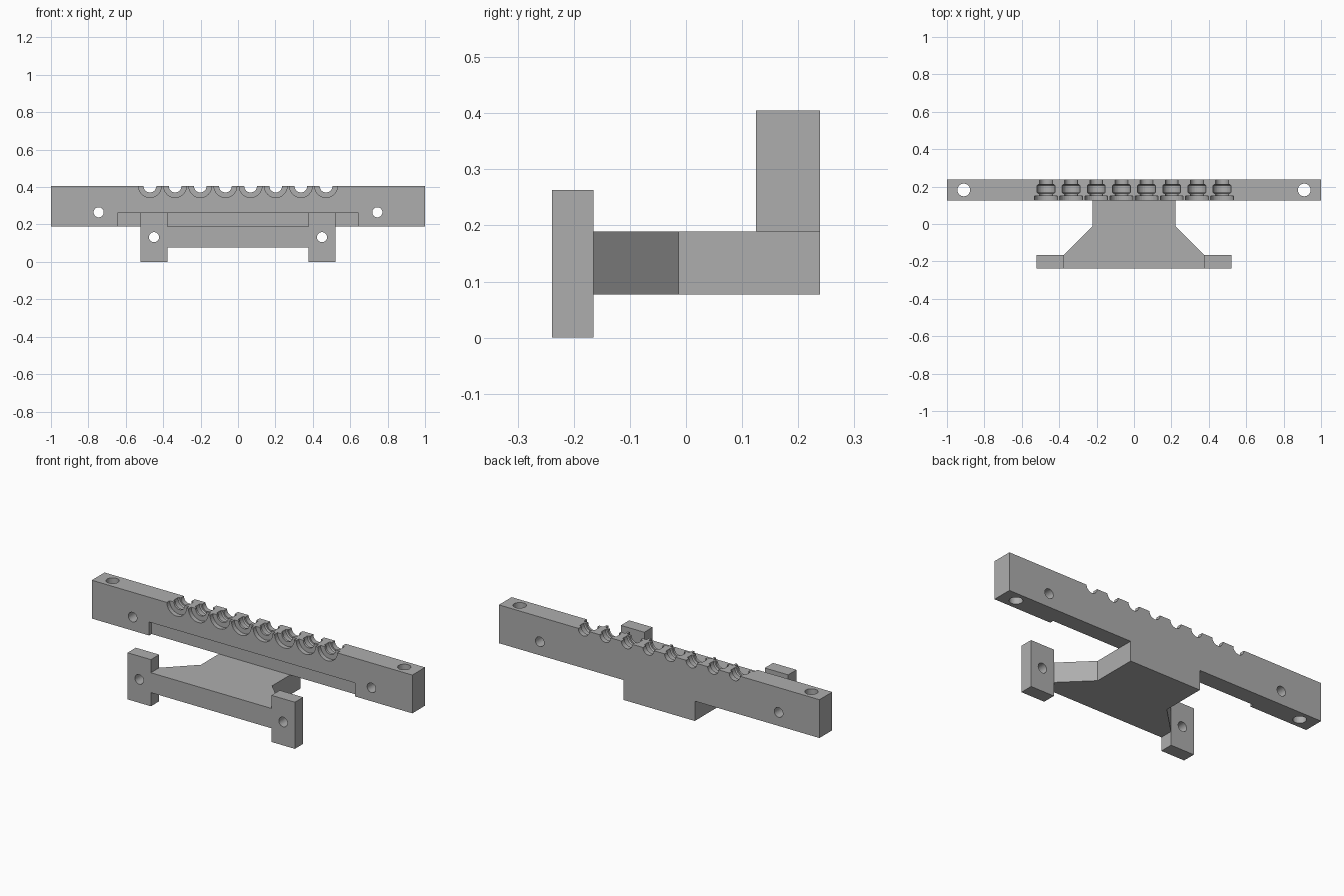
import bpy, bmesh, math
from mathutils import Matrix

cube = bpy.data.objects.get("Cube")
if cube:
    bpy.data.objects.remove(cube)

grey = bpy.data.materials.new("plain grey")
grey.use_nodes = True
grey.diffuse_color = (0.42, 0.42, 0.42, 1)
grey.node_tree.nodes["Principled BSDF"].inputs["Base Color"].default_value = (0.42, 0.42, 0.42, 1)

BACK, BAR_FRONT, TOP, BAR_BOTTOM = 0.239, 0.125, 0.405, 0.189
ALONG_Y = Matrix.Rotation(math.pi / 2, 4, "X")


def finish(name, bm):
    bmesh.ops.recalc_face_normals(bm, faces=bm.faces)
    mesh = bpy.data.meshes.new(name)
    bm.to_mesh(mesh)
    bm.free()
    mesh.materials.append(grey)
    obj = bpy.data.objects.new(name, mesh)
    bpy.context.collection.objects.link(obj)
    return obj


def box(name, x, y, z):
    bm = bmesh.new()
    bmesh.ops.create_cube(bm, size=1)
    for v in bm.verts:
        v.co = [lo + (c + 0.5) * (hi - lo) for c, (lo, hi) in zip(v.co, (x, y, z))]
    return finish(name, bm)


def rod(name, radius, centre, turn=Matrix()):
    bm = bmesh.new()
    bmesh.ops.create_cone(bm, cap_ends=True, segments=32, radius1=radius, radius2=radius,
                          depth=0.6, matrix=Matrix.Translation(centre) @ turn)
    return finish(name, bm)


def lathe(name, profile, x, z, sides=32):
    """Solid turned about an axis along y from (y, radius) pairs."""
    bm = bmesh.new()
    rings = []
    for y, r in profile:
        angles = [2 * math.pi * i / sides for i in range(sides)]
        rings.append([bm.verts.new((x + r * math.cos(a), y, z + r * math.sin(a))) for a in angles])
    for a, b in zip(rings, rings[1:]):
        for i in range(sides):
            j = (i + 1) % sides
            bm.faces.new((a[i], a[j], b[j], b[i]))
    bm.faces.new(rings[0])
    bm.faces.new(rings[-1])
    return finish(name, bm)


def cut(target, cutter):
    mod = target.modifiers.new("cut", "BOOLEAN")
    mod.operation, mod.solver, mod.object = "DIFFERENCE", "EXACT", cutter
    bpy.context.view_layer.objects.active = target
    bpy.ops.object.modifier_apply(modifier=mod.name)
    bpy.data.objects.remove(cutter)


# Long cross bar with a shallow recess along its lower front
bar = box("cross_bar", (-1, 1), (BAR_FRONT, BACK), (BAR_BOTTOM, TOP))
cut(bar, box("recess_cutter", (-0.642, 0.642), (0.05, BAR_FRONT + 0.022), (0.1, 0.265)))

# Row of stepped half-round seats in the top edge
seat = [(0.1, 0.061), (0.15, 0.061), (0.15, 0.034), (0.163, 0.034), (0.163, 0.042),
        (0.169, 0.048), (0.205, 0.048), (0.211, 0.042), (0.211, 0.034), (0.3, 0.034)]
for i in range(8):
    cut(bar, lathe("seat_cutter", seat, (i - 3.5) * 0.1345, TOP))

# Mounting holes through the bar
for side in (-1, 1):
    cut(bar, rod("bolt_cutter", 0.027, (side * 0.745, 0.18, 0.265), ALONG_Y))
    cut(bar, rod("pin_cutter", 0.034, (side * 0.91, 0.182, 0.3)))

# Flat bracket plate that flares towards the front
half = [(0.222, BACK), (0.222, -0.013), (0.376, -0.165), (0.376, -BACK)]
outline = half + [(-x, y) for x, y in reversed(half)]
bm = bmesh.new()
face = bm.faces.new([bm.verts.new((x, y, 0.077)) for x, y in outline])
lifted = bmesh.ops.extrude_face_region(bm, geom=[face])["geom"]
bmesh.ops.translate(bm, vec=(0, 0, BAR_BOTTOM - 0.077),
                    verts=[g for g in lifted if isinstance(g, bmesh.types.BMVert)])
finish("bracket_plate", bm)

# Upright ears with bolt holes
for side, name in ((1, "left_ear"), (-1, "right_ear")):
    ear = box(name, sorted((side * 0.376, side * 0.522)), (-BACK, -0.165), (0, 0.263))
    cut(ear, rod("ear_cutter", 0.027, (side * 0.449, -0.2, 0.132), ALONG_Y))
